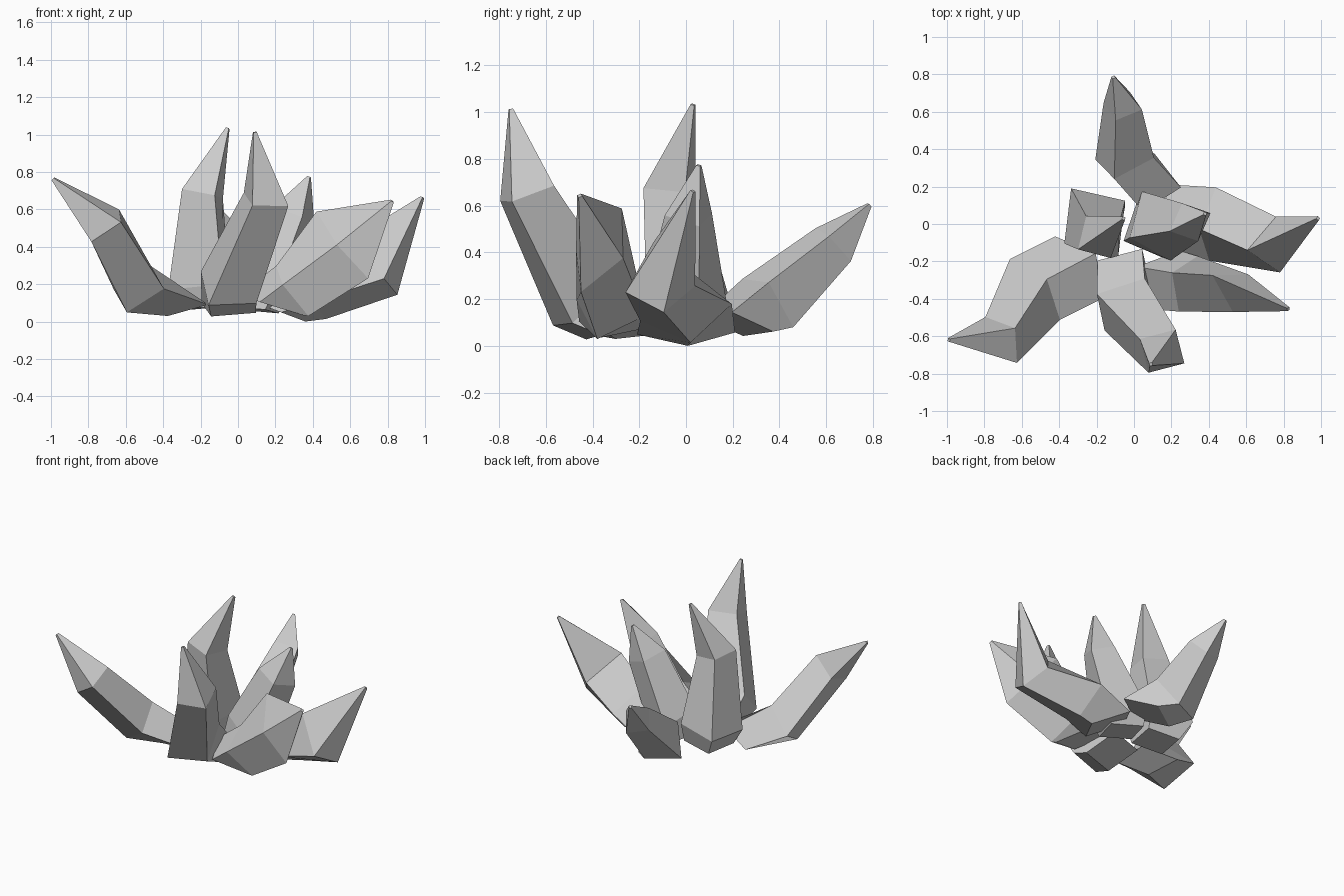
import bpy, bmesh
from mathutils import Vector

if "Cube" in bpy.data.objects:
    bpy.data.objects.remove(bpy.data.objects["Cube"])


def leaf(name, side, sections, tip):
    """Four-sided faceted leaf swept through sections to a blunt tip.
    Section: x, y, z, half width, half depth and, optionally, a stretch of the upper ridge."""
    secs = sections + [tip + (0.012, 0.012)]
    pts = [Vector(s[:3]) for s in secs]
    side = Vector(side)
    bm = bmesh.new()
    rings = []
    for i, (p, s) in enumerate(zip(pts, secs)):
        before = (p - pts[i - 1]).normalized() if i else Vector((0, 0, 2))
        after = (pts[i + 1] - p).normalized() if i < len(pts) - 1 else before
        t = (before + after).normalized()
        across = (side - t * side.dot(t)).normalized()
        deep = t.cross(across)
        ridge = s[4] * (s[5] if len(s) > 5 else 1)
        rings.append([bm.verts.new(p + o) for o in
                      (across * s[3], deep * ridge, -across * s[3], -deep * s[4])])
    for a, b in zip(rings, rings[1:]):
        for k in range(4):
            m = (k + 1) % 4
            bm.faces.new((a[k], a[m], b[m], b[k]))
    bm.faces.new(rings[0][::-1])
    bm.faces.new(rings[-1])
    bmesh.ops.recalc_face_normals(bm, faces=bm.faces)
    me = bpy.data.meshes.new(name)
    bm.to_mesh(me)
    bm.free()
    ob = bpy.data.objects.new(name, me)
    bpy.context.collection.objects.link(ob)


# Outer spreading leaves
leaf("left_leaf", (0.65, -0.76, 0.0),
     [(-0.29, -0.23, 0.08, 0.21, 0.12), (-0.53, -0.35, 0.18, 0.21, 0.15),
      (-0.71, -0.62, 0.52, 0.15, 0.13)], (-0.99, -0.62, 0.77))
leaf("front_leaf", (0.85, -0.45, -0.3),
     [(-0.05, -0.28, 0.08, 0.17, 0.18), (-0.05, -0.43, 0.19, 0.18, 0.20),
      (0.15, -0.68, 0.66, 0.14, 0.14)], (0.09, -0.75, 1.02))
leaf("back_leaf", (0.85, -0.1, 0.35),
     [(0.08, 0.22, 0.10, 0.18, 0.16), (-0.05, 0.35, 0.19, 0.18, 0.16),
      (-0.06, 0.63, 0.44, 0.11, 0.11)], (-0.11, 0.785, 0.61))
leaf("right_leaf", (0.0, 1.0, 0.15),
     [(0.22, 0.0, 0.06, 0.21, 0.15), (0.42, 0.0, 0.15, 0.20, 0.14, 1.4),
      (0.77, -0.11, 0.25, 0.15, 0.13, 2.0)], (0.985, 0.03, 0.67))
leaf("front_right_leaf", (0.33, 0.93, -0.2),
     [(0.18, -0.30, 0.10, 0.17, 0.19), (0.29, -0.32, 0.17, 0.16, 0.17),
      (0.57, -0.37, 0.40, 0.11, 0.22, 1.2)], (0.825, -0.455, 0.65))

# Inner upright leaves
leaf("inner_left_leaf", (0.6, -0.9, 0.25),
     [(-0.18, 0.0, 0.08, 0.16, 0.16), (-0.21, 0.01, 0.20, 0.22, 0.20),
      (-0.19, -0.07, 0.69, 0.13, 0.13)], (-0.055, 0.03, 1.04))
leaf("inner_right_leaf", (-0.4, 0.9, 0.0),
     [(0.08, -0.03, 0.07, 0.16, 0.15), (0.12, -0.01, 0.18, 0.20, 0.17),
      (0.30, 0.01, 0.57, 0.11, 0.13)], (0.38, 0.055, 0.78))

# Rest the cluster on the floor
low = min(v.co.z for o in bpy.context.collection.objects for v in o.data.vertices)
for o in bpy.context.collection.objects:
    o.location.z = -low
